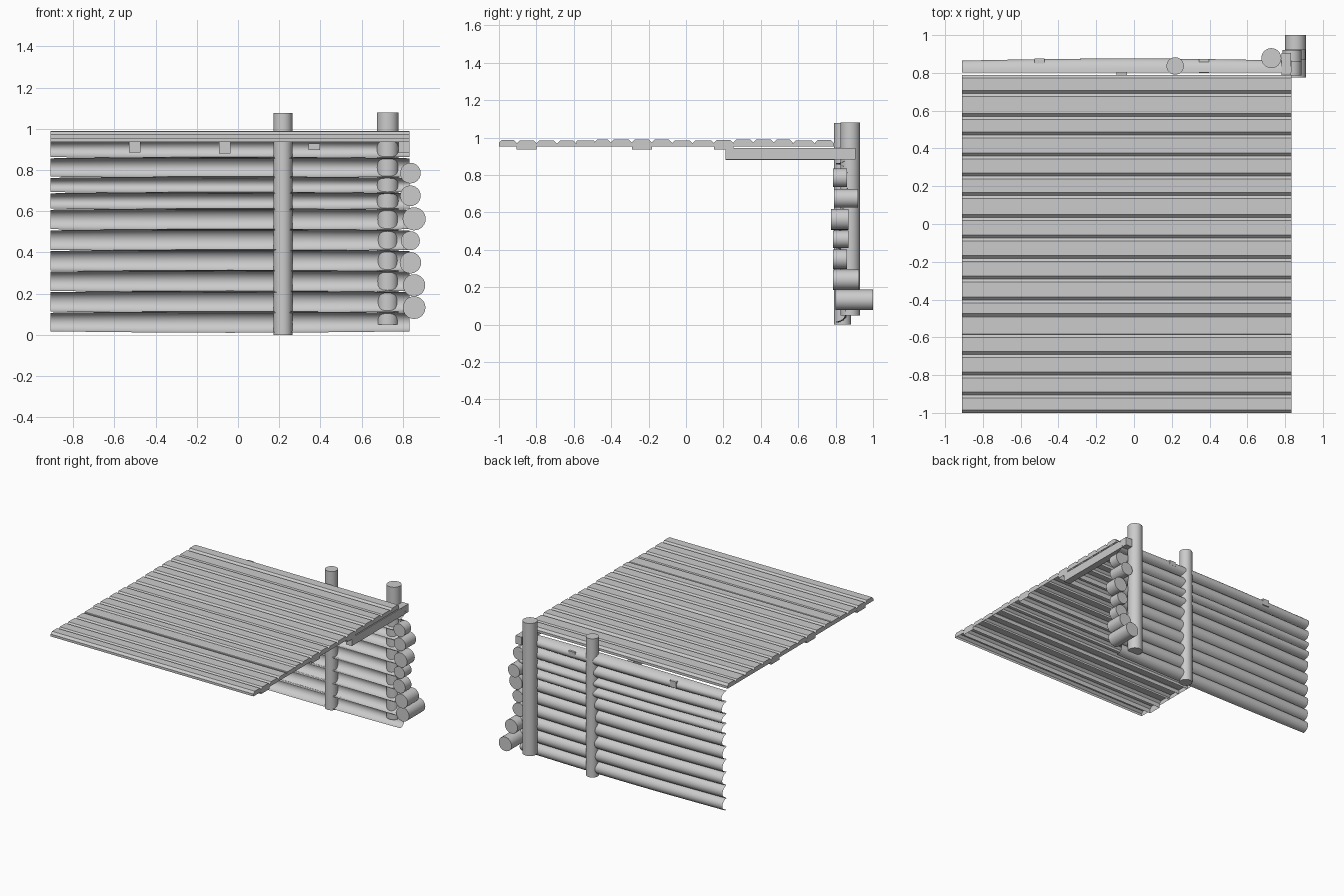
import bpy, bmesh, math, random
from mathutils import Matrix

if "Cube" in bpy.data.objects:
    bpy.data.objects.remove(bpy.data.objects["Cube"])
random.seed(4)


def finish(name, bm, smooth=False):
    bmesh.ops.recalc_face_normals(bm, faces=bm.faces)
    mesh = bpy.data.meshes.new(name)
    bm.to_mesh(mesh)
    bm.free()
    ob = bpy.data.objects.new(name, mesh)
    bpy.context.collection.objects.link(ob)
    if smooth:
        bpy.ops.object.select_all(action='DESELECT')
        ob.select_set(True)
        bpy.context.view_layer.objects.active = ob
        bpy.ops.object.shade_smooth_by_angle(angle=math.radians(40))
    return ob


def rod(name, radius, length, center, along_y=False):
    bm = bmesh.new()
    bmesh.ops.create_cone(bm, cap_ends=True, segments=24, radius1=radius,
                          radius2=radius, depth=length)
    rot = Matrix.Rotation(math.pi / 2, 4, 'X') if along_y else Matrix()
    bm.transform(Matrix.Translation(center) @ rot)
    return finish(name, bm, True)


def box(name, x0, x1, y0, y1, z0, z1):
    bm = bmesh.new()
    bmesh.ops.create_cube(bm, size=1)
    bm.transform(Matrix.Translation(((x0 + x1) / 2, (y0 + y1) / 2, (z0 + z1) / 2))
                 @ Matrix.Diagonal((x1 - x0, y1 - y0, z1 - z0, 1)))
    return finish(name, bm)


def loft(name, rings, caps=False, smooth=False):
    bm = bmesh.new()
    rows = [[bm.verts.new(p) for p in ring] for ring in rings]
    for a, b in zip(rows, rows[1:]):
        for i in range(len(a) - 1):
            bm.faces.new((a[i], a[i + 1], b[i + 1], b[i]))
    if caps:
        bm.faces.new(rows[0])
        bm.faces.new(rows[-1])
    return finish(name, bm, smooth)


X0, X1 = -0.91, 0.833

# back wall: half-round log shells, open towards the front, swelling mid-length
edges = [0.014, 0.11, 0.21, 0.31, 0.41, 0.51, 0.61, 0.69, 0.765, 0.86, 0.945]
for n, (lo, hi) in enumerate(zip(edges, edges[1:])):
    depth = 0.062 + random.uniform(-0.008, 0.008)
    if n == len(edges) - 2:
        depth = 0.07
    rings = []
    for s in range(9):
        t = s / 8
        x = X0 + (X1 - X0) * t
        swell = math.sin(math.pi * t)
        d = depth - 0.008 + 0.011 * swell
        half = (hi - lo) / 2 - 0.003 + 0.007 * swell
        rings.append([(x, 0.803 + d * math.sin(math.pi * k / 12),
                       (lo + hi) / 2 - half * math.cos(math.pi * k / 12))
                      for k in range(13)])
    loft(f"wall_log_{n}", rings, smooth=True)

# roof deck: chamfered boards, hollow underneath, a few with deeper sides
joints = [-1, -0.905, -0.80, -0.69, -0.585, -0.49, -0.402, -0.29, -0.183, -0.075,
          0.035, 0.15, 0.253, 0.36, 0.47, 0.57, 0.69, 0.79]
deep = (1, 7, 11)
for n, (a, b) in enumerate(zip(joints, joints[1:])):
    top = 0.988 + random.uniform(-0.005, 0.003)
    low = 0.935 if n in deep else 0.953
    c = 0.003 if n == 4 else 0.016
    prof = [(a, low), (a, top - c), (a + c, top), (b - c, top), (b, top - c), (b, low)]
    loft(f"roof_board_{n}", [[(x, y, z) for y, z in prof] for x in (X0, X1)], caps=True)

# upright posts behind the wall
rod("inner_post", 0.046, 1.078, (0.218, 0.837, 0.539))
rod("corner_post", 0.053, 1.03, (0.727, 0.878, 0.565))

# stub logs of the side wall: z, radius, y start, y end
stubs = [(0.132, 0.055, 0.80, 1.0), (0.24, 0.054, 0.785, 0.925),
         (0.35, 0.052, 0.785, 0.86), (0.457, 0.046, 0.785, 0.87),
         (0.563, 0.056, 0.775, 0.87), (0.675, 0.05, 0.79, 0.92),
         (0.785, 0.05, 0.785, 0.86)]
for n, (z, r, y0, y1) in enumerate(stubs):
    x = 0.855 if r > 0.053 else 0.837
    rod(f"side_log_{n}", r, y1 - y0, (x, (y0 + y1) / 2, z), True)

# roof joists and their ends showing through the wall
box("edge_joist", 0.78, 0.832, 0.21, 0.905, 0.882, 0.945)
box("middle_joist", -0.092, -0.037, 0.21, 0.85, 0.88, 0.937)
box("joist_end_right", 0.343, 0.398, 0.80, 0.873, 0.897, 0.93)
box("joist_end_left", -0.528, -0.473, 0.835, 0.875, 0.885, 0.935)
